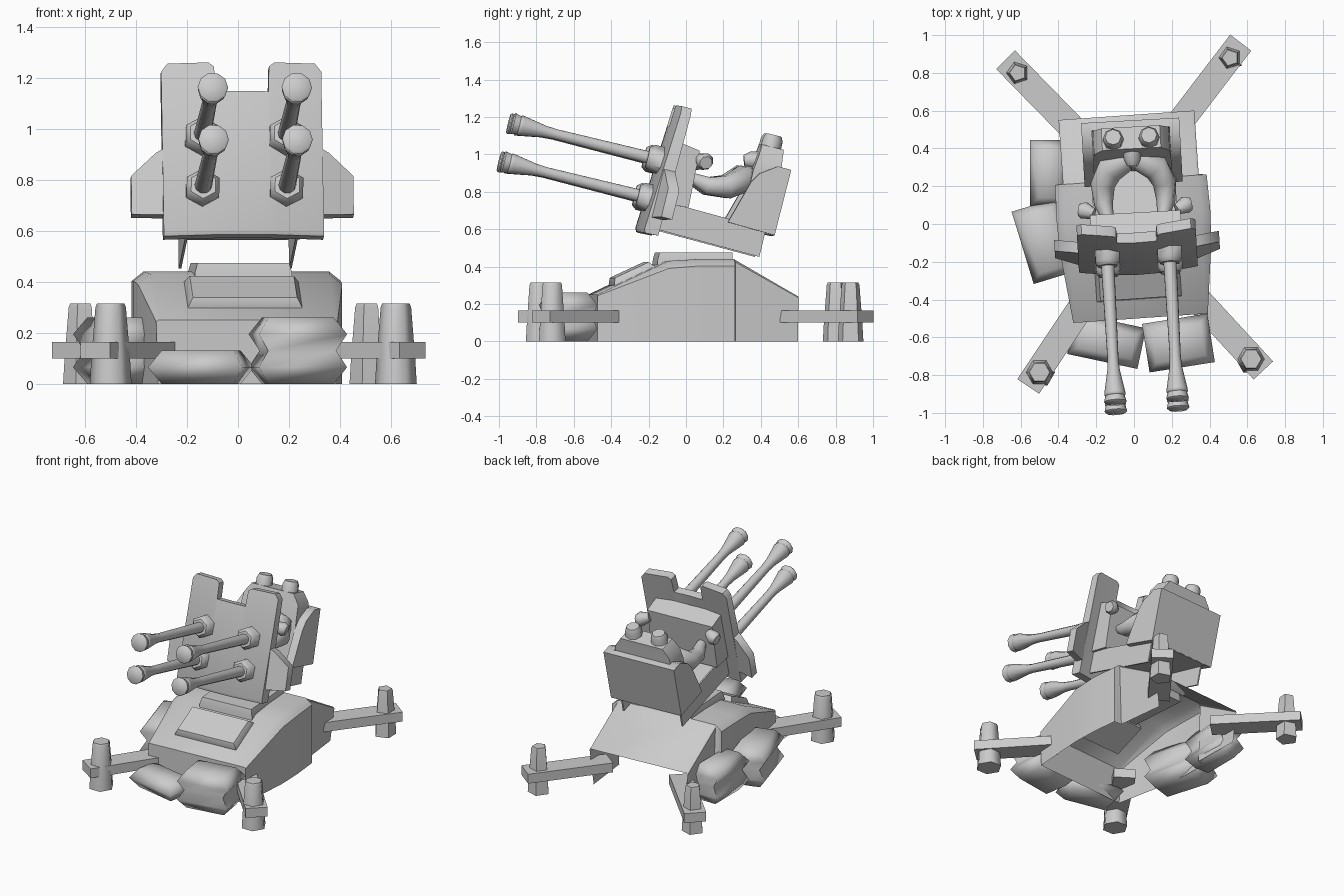
import bpy, bmesh, math
from mathutils import Matrix, Vector

old = bpy.data.objects.get("Cube")
if old:
    bpy.data.objects.remove(old, do_unlink=True)

GREY = (0.6, 0.6, 0.6, 1)
mat = bpy.data.materials.new("plain_grey")
mat.use_nodes = True
mat.diffuse_color = GREY
mat.node_tree.nodes["Principled BSDF"].inputs["Base Color"].default_value = GREY

BASE = Matrix.Rotation(math.radians(4), 4, 'Z')
# Gun mount frame: turned a little and pitched up
GUN = (Matrix.Translation((0.01, 0, 0.797)) @ Matrix.Rotation(math.radians(3.2), 4, 'Z')
       @ Matrix.Rotation(math.radians(-14), 4, 'X'))
WORLD = Matrix.Identity(4)


def loft(name, rings, frame=WORLD, closed=True, caps=(True, True), angle=50):
    """Skin a list of equal-length point rings."""
    bm = bmesh.new()
    vs = [[bm.verts.new(p) for p in r] for r in rings]
    n = len(rings[0])
    for a, b in zip(vs, vs[1:]):
        for i in range(n if closed else n - 1):
            j = (i + 1) % n
            bm.faces.new((a[i], a[j], b[j], b[i]))
    if caps[0]:
        bm.faces.new(vs[0][::-1])
    if caps[1]:
        bm.faces.new(vs[-1])
    bmesh.ops.recalc_face_normals(bm, faces=bm.faces)
    me = bpy.data.meshes.new(name)
    bm.to_mesh(me)
    bm.free()
    me.materials.append(mat)
    ob = bpy.data.objects.new(name, me)
    bpy.context.collection.objects.link(ob)
    ob.matrix_world = frame
    bpy.ops.object.select_all(action='DESELECT')
    ob.select_set(True)
    bpy.context.view_layer.objects.active = ob
    bpy.ops.object.shade_smooth_by_angle(angle=math.radians(angle))
    return ob


def rect(w, d, z, c=(0, 0)):
    return [(c[0] + sx * w, c[1] + sy * d, z) for sx, sy in ((-1, -1), (1, -1), (1, 1), (-1, 1))]


def prism(name, profile, x0, x1, frame):
    """Extrude a (y, z) profile along x."""
    return loft(name, [[(x, y, z) for y, z in profile] for x in (x0, x1)], frame)


def tube(name, path, radii, frame, sides=10, angle=50, phase=0.0):
    """Round skin along a path with a radius per point."""
    pts = [Vector(p) for p in path]
    rings = []
    for i, p in enumerate(pts):
        t = (pts[min(i + 1, len(pts) - 1)] - pts[max(i - 1, 0)]).normalized()
        u = t.cross(Vector((0.03, 0.05, 1)) if abs(t.z) < 0.9 else Vector((0, 1, 0))).normalized()
        v = t.cross(u)
        rings.append([p + radii[i] * (math.cos(a) * u + math.sin(a) * v)
                      for a in (phase + k * 2 * math.pi / sides for k in range(sides))])
    return loft(name, rings, frame, angle=angle)


# Hull shell, open below and at the rear: y, half width, bottom half width, top z, shoulder size
hull = []
for y, w, wb, zt, c in ((-0.5, 0.357, 0.35, 0.25, 0.008), (-0.12, 0.402, 0.402, 0.43, 0.05),
                        (0.05, 0.408, 0.408, 0.44, 0.045), (0.235, 0.402, 0.402, 0.44, 0.045),
                        (0.24, 0.36, 0.345, 0.435, 0.015), (0.577, 0.36, 0.33, 0.24, 0.008)):
    hull.append([(-wb, y, 0), (-w, y, zt - c * 0.8), (-w + c, y, zt),
                 (w - c, y, zt), (w, y, zt - c * 0.8), (wb, y, 0)])
loft("hull", hull, BASE, closed=False, caps=(True, False), angle=40)

# Turret ring and front hatch
loft("turret_ring", [rect(0.195, 0.205, 0.38, (0.01, 0.035)), rect(0.19, 0.2, 0.44, (0.01, 0.035)),
                     rect(0.18, 0.195, 0.475, (0.01, 0.04))], BASE)
hatch = BASE @ Matrix.Translation((0, -0.29, 0.35)) @ Matrix.Rotation(math.radians(25), 4, 'X')
loft("front_hatch", [rect(0.225, 0.12, -0.04), rect(0.225, 0.12, 0.0), rect(0.205, 0.1, 0.035)], hatch)

# Outrigger legs with tapered feet: inner end, outer end, foot, foot top radius, foot sides
LEGS = {"front_right": ((-0.24, -0.38), (-0.56, -0.86), (-0.50, -0.785), 0.06, 6),
        "front_left": ((0.33, -0.39), (0.685, -0.775), (0.62, -0.715), 0.06, 6),
        "rear_left": ((0.225, 0.515), (0.565, 0.96), (0.51, 0.88), 0.05, 5),
        "rear_right": ((-0.27, 0.45), (-0.68, 0.87), (-0.615, 0.80), 0.05, 5)}
for side, (a, b, foot, r, n) in LEGS.items():
    a, b = Vector(a), Vector(b)
    d = (b - a).normalized()
    w = Vector((-d.y, d.x)) * 0.07
    loft(side + "_leg", [[(p.x, p.y, z) for p in (a - w, b - w, b + w, a + w)] for z in (0.1, 0.165)])
    tube(side + "_foot", [(*foot, 0), (*foot, 0.1), (*foot, 0.3), (*foot, 0.315)],
         [r + 0.022, r + 0.016, r, r - 0.006], WORLD, sides=n, angle=62)

# Sandbags: centre, half length, half width, turn, layers; stacks share one pinched skin
BAGS = [((-0.145, -0.62), 0.19, 0.11, -12, 1), ((0.235, -0.63), 0.175, 0.13, 9, 2),
        ((-0.47, -0.09), 0.125, 0.2, 17, 2), ((-0.45, 0.27), 0.1, 0.175, 0, 2)]
for i, (c, w, d, turn, layers) in enumerate(BAGS):
    f = Matrix.Translation((*c, 0)) @ Matrix.Rotation(math.radians(turn), 4, 'Z')
    rings = [rect(w - 0.045, d - 0.045, 0), rect(w, d, 0.065)]
    if layers == 2:
        rings += [rect(w - 0.04, d - 0.02, 0.13), rect(w, d, 0.195)]
    rings.append(rect(w - 0.045, d - 0.045, 0.13 * layers))
    loft(f"sandbag_{i + 1}", rings, f, angle=80)

# Gun shield: slightly curved wedge plate with a notched top
cols = [(0.315, 0.405), (0.29, 0.437), (0.13, 0.437), (0.108, 0.42), (0.104, 0.318)]
cols = [(-x, z) for x, z in cols] + [(0, 0.318)] + cols[::-1]
shield = []
for x, top in cols:
    back = 0.03 * (x / 0.315) ** 2
    lean = 0.04 * (top + 0.265) / 0.7
    shield.append([(x, -0.215 + back, -0.25), (x, -0.215 + back + lean, top),
                   (x, -0.16 + back + lean, top), (x, -0.135 + back, -0.265), (x, -0.205 + back, -0.268)])
loft("gun_shield", shield, GUN)

# Receiver block behind the shield
prism("receiver_block", [(-0.13, -0.09), (0.02, -0.08), (0.005, 0.23), (-0.12, 0.25)], -0.24, 0.24, GUN)

for s, side in ((1, "left"), (-1, "right")):
    # Swept shield wings
    loft(side + "_shield_wing",
         [[(s * 0.29, y, -0.18), (s * 0.29, y, 0.1), (s * 0.34, y + 0.015, 0.075),
           (s * 0.437, y + 0.05, -0.01), (s * 0.437, y + 0.05, -0.165)] for y in (-0.17, -0.11)], GUN)
    # Side plates of the cradle
    prism(side + "_cradle_plate", [(-0.12, -0.233), (0.452, -0.243), (0.452, -0.09),
          (0.02, -0.08), (-0.12, -0.08)], s * 0.212, s * 0.222, GUN)
    # Rear box cheeks
    prism(side + "_box_cheek", [(0.243, -0.104), (0.31, 0.13), (0.345, 0.19), (0.43, 0.25),
          (0.504, 0.249), (0.502, -0.112)], s * 0.205, s * 0.26, GUN)
    # Canisters on top of the rear block
    tube(side + "_canister", [(s * 0.095, 0.378, z) for z in (0.3, 0.385, 0.41)],
         [0.056, 0.054, 0.042], GUN, sides=8)
    # Curved elbow rests
    tube(side + "_elbow_rest", [(s * 0.03, 0.31, 0.16), (s * 0.12, 0.27, 0.14), (s * 0.165, 0.2, 0.08),
         (s * 0.165, 0.1, 0.06), (s * 0.145, 0.01, 0.08)], [0.06, 0.075, 0.065, 0.05, 0.03], GUN)
    # Sighting knobs
    tube(side + "_knob", [(s * 0.22, 0.02, 0.19), (s * 0.27, 0.045, 0.18), (s * 0.295, 0.05, 0.175)],
         [0.03, 0.048, 0.035], GUN, sides=8)
    # Paired barrels with long flared muzzles and hexagonal collars
    for z, level in ((0.13, "upper"), (-0.08, "lower")):
        x = s * 0.165 + 0.004
        tube(f"{side}_{level}_barrel", [(x, y, z) for y in
             (-0.15, -0.3, -0.76, -0.82, -0.945, -0.958, -0.963, -0.995, -1.003)],
             [0.036, 0.034, 0.029, 0.033, 0.056, 0.057, 0.052, 0.06, 0.052], GUN)
        tube(f"{side}_{level}_collar", [(x, y, z) for y in (-0.13, -0.23, -0.255)],
             [0.074, 0.074, 0.055], GUN, sides=6, phase=math.pi / 6)

# Cradle floor, rear box back and tapered upper block
prism("cradle_floor", [(-0.12, -0.13), (0.5, -0.115), (0.5, -0.1), (-0.12, -0.1)], -0.21, 0.21, GUN)
prism("box_back", [(0.45, -0.112), (0.502, -0.112), (0.504, 0.249), (0.46, 0.249)], -0.21, 0.21, GUN)
loft("seat_back", [rect(0.206, 0.075, -0.1, (0, 0.39)), rect(0.206, 0.075, 0.2, (0, 0.385)),
                   rect(0.2, 0.065, 0.28, (0, 0.385)), rect(0.155, 0.06, 0.345, (0, 0.385))], GUN)
tube("headrest", [(0, 0.35, 0.26), (0, 0.29, 0.25), (0, 0.26, 0.24)], [0.05, 0.045, 0.03], GUN, sides=8)
